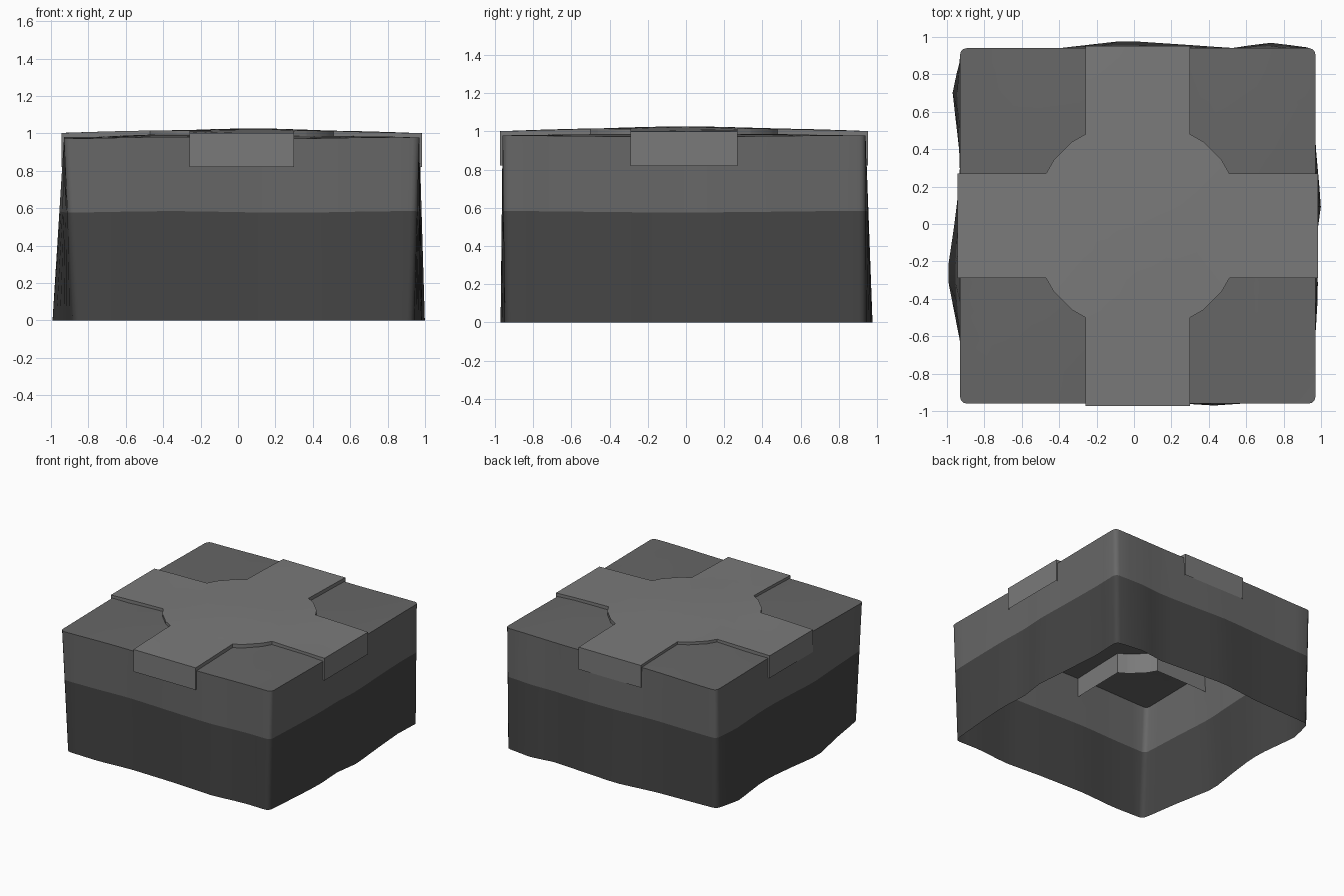
import bpy, bmesh, math
from mathutils import Vector

if "Cube" in bpy.data.objects:
    bpy.data.objects.remove(bpy.data.objects["Cube"])

X0, X1, Y0, Y1, R = -0.93, 0.97, -0.96, 0.94, 0.035
BAND, TOP = 0.58, 0.975

# Outward bulge of each wall at its foot: (position along the wall, offset)
LEFT = [(-.96, -.05), (-.63, 0), (-.27, .07), (0, .03), (.25, 0), (.4, .005), (.7, .04), (.94, -.01)]
RIGHT = [(-.96, -.03), (-.6, 0), (-.35, .015), (-.12, 0), (.1, .03), (.43, 0), (.7, -.02), (.94, -.01)]
FRONT = [(-.93, -.01), (-.6, .0), (-.3, -.02), (.1, -.01), (.45, .012), (.7, -.015), (.97, -.01)]
BACK = [(-.93, -.02), (-.4, 0), (-.05, .04), (.4, .01), (.52, 0), (.72, .03), (.97, 0)]


def interp(table, t):
    if t <= table[0][0]:
        return table[0][1]
    for (a, u), (b, v) in zip(table, table[1:]):
        if t <= b:
            return u + (v - u) * (t - a) / (b - a)
    return table[-1][1]


def bump(x, y):
    dome = max(0, 1 - x * x) * max(0, 1 - y * y)
    return dome * (0.021 + 0.006 * math.sin(5 * x + 1) * math.cos(4 * y + x))


def material(name, v):
    m = bpy.data.materials.new(name)
    m.diffuse_color = (v, v, v, 1)
    m.use_nodes = True
    m.node_tree.nodes["Principled BSDF"].inputs["Base Color"].default_value = m.diffuse_color
    return m


def finish(bm, name, mat):
    bmesh.ops.recalc_face_normals(bm, faces=bm.faces)
    me = bpy.data.meshes.new(name)
    bm.to_mesh(me)
    bm.free()
    ob = bpy.data.objects.new(name, me)
    bpy.context.collection.objects.link(ob)
    me.materials.append(mat)
    bpy.ops.object.select_all(action='DESELECT')
    ob.select_set(True)
    bpy.context.view_layer.objects.active = ob
    bpy.ops.object.shade_smooth_by_angle(angle=math.radians(30))


# Rounded square outline, with points along each side
def outline():
    pts = []
    corners = [(X1 - R, Y0 + R, -90), (X1 - R, Y1 - R, 0),
               (X0 + R, Y1 - R, 90), (X0 + R, Y0 + R, 180)]
    for i, (cx, cy, a0) in enumerate(corners):
        arc = [Vector((cx + R * math.cos(math.radians(a0 + d)),
                       cy + R * math.sin(math.radians(a0 + d)))) for d in (0, 30, 60, 90)]
        pts += arc
        nx, ny, n0 = corners[(i + 1) % 4]
        a = math.radians(n0)
        nxt = Vector((nx + R * math.cos(a), ny + R * math.sin(a)))
        pts += [arc[-1].lerp(nxt, k / 18) for k in range(1, 18)]
    return pts


def wall_point(p, z):
    k = 1 - z / TOP
    u, v = (p.x - X0) / (X1 - X0), (p.y - Y0) / (Y1 - Y0)
    dx = dy = 0
    if u < 0.03:
        dx = -interp(LEFT, p.y)
    if u > 0.97:
        dx = interp(RIGHT, p.y)
    if v < 0.03:
        dy = -interp(FRONT, p.x)
    if v > 0.97:
        dy = interp(BACK, p.x)
    wave = 0.004 * math.sin(5 * p.x + 3 * p.y) if z else 0
    return (p.x + k * dx, p.y + k * dy, z + wave)


def band(bm, z_low, z_high):
    rows = [[bm.verts.new(wall_point(p, z)) for p in outline()] for z in (z_low, z_high)]
    n = len(rows[0])
    for i in range(n):
        j = (i + 1) % n
        bm.faces.new((rows[0][i], rows[0][j], rows[1][j], rows[1][i]))
    return rows[1]


# Cuts the top into cells and lifts them into gentle bumps
def roughen(bm, top):
    step = 0.16
    geom = [top] + list(top.edges) + list(top.verts)
    for axis in ((1, 0, 0), (0, 1, 0)):
        for i in range(-6, 7):
            co = [c * (i * step + 0.015) for c in axis]
            geom = bmesh.ops.bisect_plane(bm, geom=geom, plane_co=co, plane_no=axis, dist=1e-4)['geom']
    faces = [g for g in geom if isinstance(g, bmesh.types.BMFace)]
    for v in {v for f in faces for v in f.verts}:
        v.co.z += bump(v.co.x, v.co.y)
    return faces


# Lower dark band, open underneath
bm = bmesh.new()
band(bm, 0, BAND)
finish(bm, "lower_rock", material("dark_rock", 0.06))

# Upper band with the ground surface
bm = bmesh.new()
rim = band(bm, BAND, TOP)
faces = roughen(bm, bm.faces.new(rim))
bmesh.ops.triangulate(bm, faces=faces)
finish(bm, "upper_ground", material("ground", 0.135))

# Crossing path: four arms meeting in a rounded centre, with a hanging skirt
quarter = [(0.9625, 0.28), (0.49, 0.28), (0.45, 0.35), (0.35, 0.45), (0.28, 0.49), (0.28, 0.9625)]
path = []
for turn in range(4):
    c, s = ((1, 0), (0, 1), (-1, 0), (0, -1))[turn]
    path += [(0.02 + c * x - s * y, -0.01 + s * x + c * y) for x, y in quarter]
bm = bmesh.new()
top = bm.faces.new([bm.verts.new((x, y, 1.0)) for x, y in path])
roughen(bm, top)
rim_edges = [e for e in bm.edges if e.is_boundary]
new = bmesh.ops.extrude_edge_only(bm, edges=rim_edges)['geom']
for v in new:
    if isinstance(v, bmesh.types.BMVert):
        v.co.z = 0.82 + bump(v.co.x, v.co.y) * 0.5
bmesh.ops.triangulate(bm, faces=[f for f in bm.faces if len(f.verts) > 4])
finish(bm, "crossing_path", material("path", 0.195))
